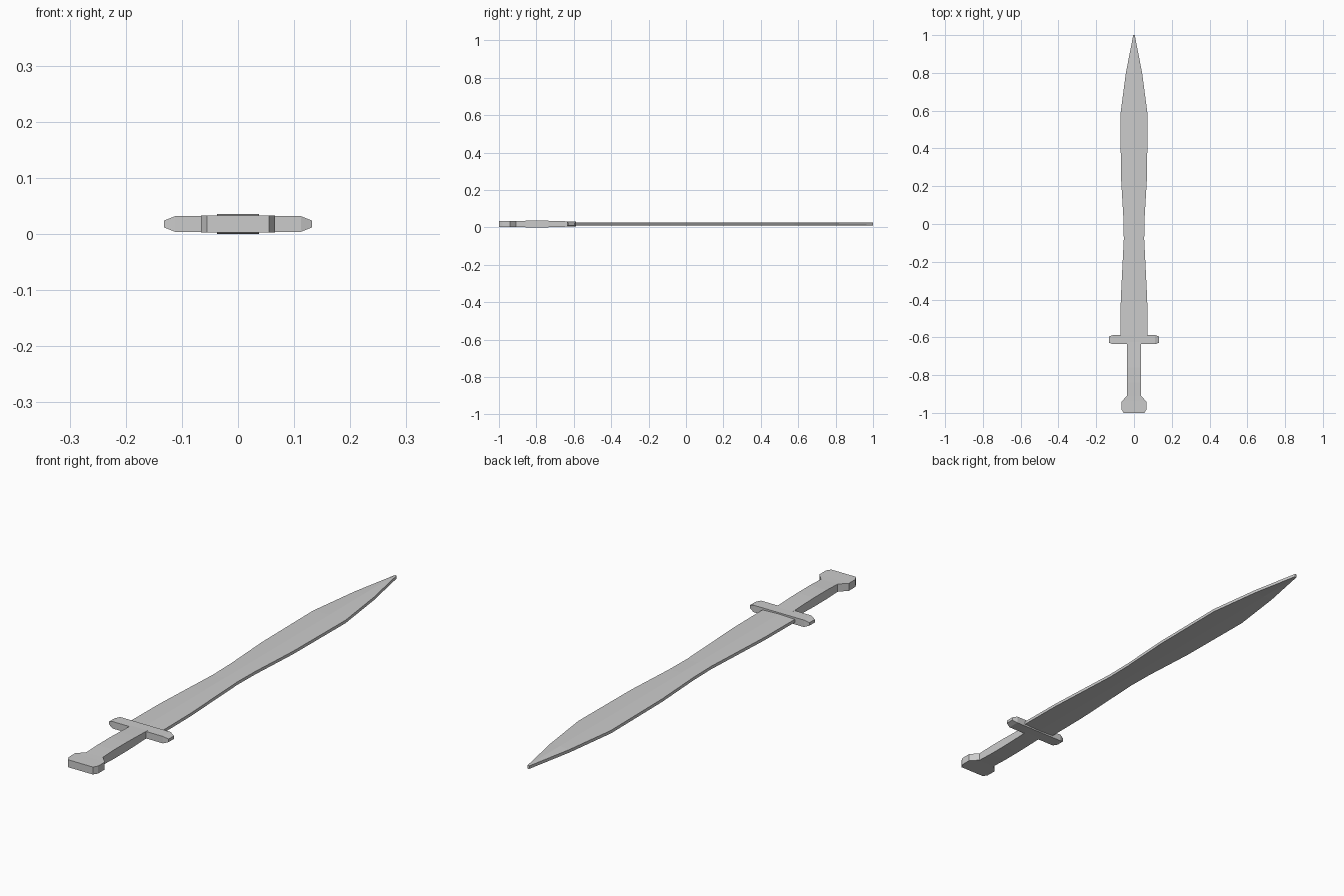
import bpy, bmesh

if "Cube" in bpy.data.objects:
    bpy.data.objects.remove(bpy.data.objects["Cube"])

ZC = 0.018  # mid-plane height of the whole sword


def loft(name, rings):
    """Skin matching rings of points and cap both ends."""
    bm = bmesh.new()
    loops = [[bm.verts.new(p) for p in ring] for ring in rings]
    for a, b in zip(loops, loops[1:]):
        n = len(a)
        for i in range(n):
            j = (i + 1) % n
            bm.faces.new((a[i], a[j], b[j], b[i]))
    bm.faces.new(loops[0])
    bm.faces.new(loops[-1])
    bmesh.ops.recalc_face_normals(bm, faces=bm.faces)
    mesh = bpy.data.meshes.new(name)
    bm.to_mesh(mesh)
    bm.free()
    obj = bpy.data.objects.new(name, mesh)
    bpy.context.collection.objects.link(obj)
    return obj


def box_ring(y, w, t):
    return [(sx * w, y, ZC + sz * t) for sx, sz in ((-1, -1), (1, -1), (1, 1), (-1, 1))]


def blade_ring(y, w, ridge, edge):
    return [(-w, y, ZC - edge), (0, y, ZC - ridge), (w, y, ZC - edge),
            (w, y, ZC + edge), (0, y, ZC + ridge), (-w, y, ZC + edge)]


# Leaf-shaped blade: y, half width
outline = [(-0.61, 0.072), (-0.40, 0.070), (-0.22, 0.061), (-0.08, 0.054),
           (0.03, 0.056), (0.25, 0.069), (0.58, 0.072), (0.80, 0.043), (1.0, 0.004)]
loft("blade", [blade_ring(y, w, 0.0085, 0.006) for y, w in outline])

# Cross guard with tapered ends, lofted along x: x, half depth, half thickness
guard = [(-0.132, 0.017, 0.006), (-0.112, 0.024, 0.014),
         (0.112, 0.024, 0.014), (0.132, 0.017, 0.006)]
loft("cross_guard", [[(x, -0.612 + sy * d, ZC + sz * t)
                      for sy, sz in ((-1, -1), (1, -1), (1, 1), (-1, 1))]
                     for x, d, t in guard])

# Grip, slightly swollen in the middle: y, half width, half thickness
grip = [(-0.61, 0.037, 0.0135), (-0.70, 0.037, 0.0165), (-0.76, 0.037, 0.018),
        (-0.84, 0.037, 0.018), (-0.91, 0.037, 0.0155)]
loft("grip", [box_ring(*s) for s in grip])

# Flared pommel with clipped corners
pommel = [(-0.91, 0.037, 0.0155), (-0.94, 0.066, 0.015),
          (-0.982, 0.066, 0.015), (-1.0, 0.055, 0.015)]
loft("pommel", [box_ring(*s) for s in pommel])
